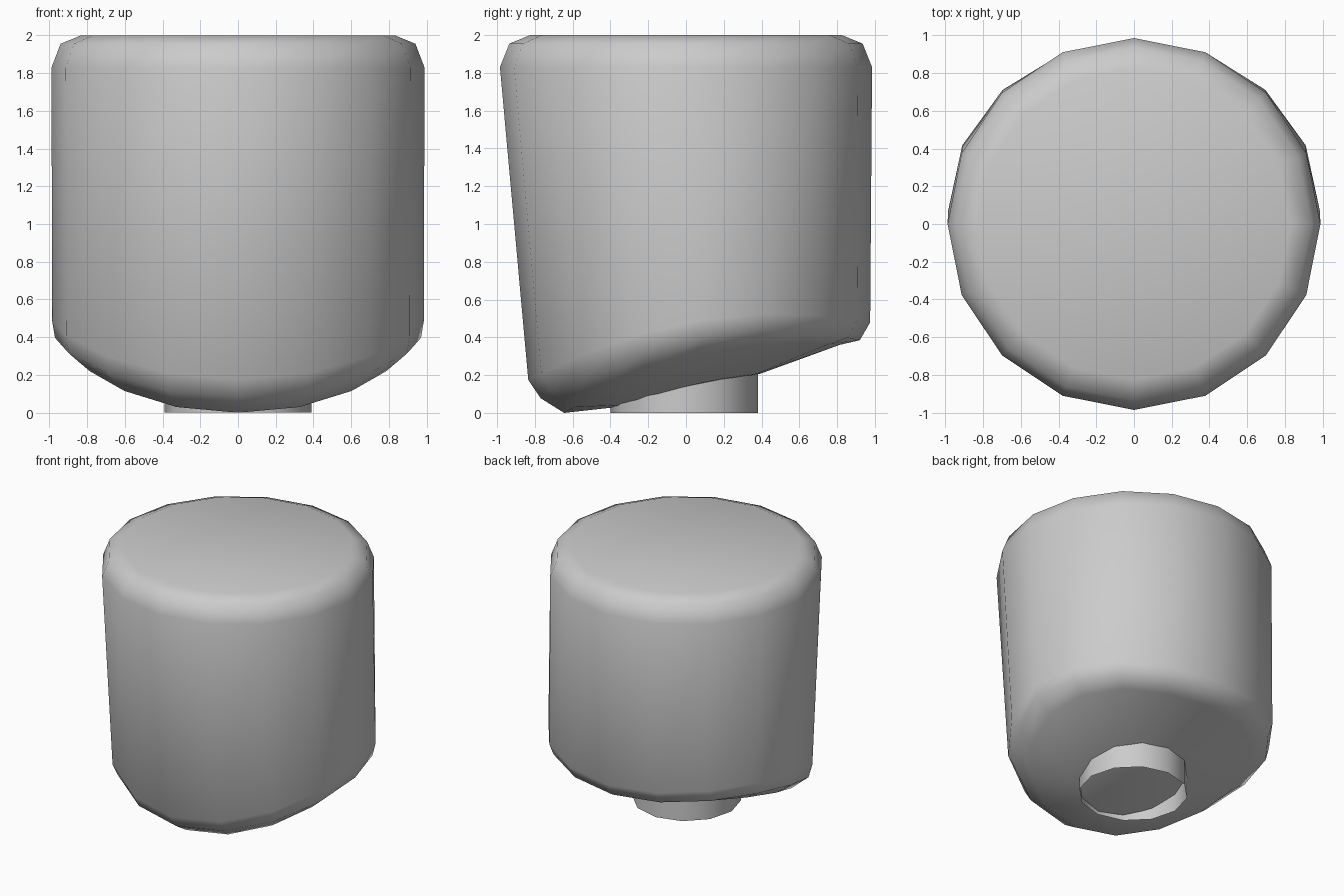
import bpy, bmesh
from math import sin, cos, pi, radians

if "Cube" in bpy.data.objects:
    bpy.data.objects.remove(bpy.data.objects["Cube"])


def ring(bm, sides, rx, ry, cy, z):
    """Loop of vertices; z may be a number or a function of (x, y, sine)."""
    loop = []
    for k in range(sides):
        a = 2 * pi * k / sides
        x, y = rx * cos(a), cy + ry * sin(a)
        h = z(x, y, sin(a)) if callable(z) else z
        loop.append(bm.verts.new((x, y, max(h, 0))))
    return loop


def bridge(bm, lower, upper):
    n = len(lower)
    for i in range(n):
        j = (i + 1) % n
        bm.faces.new((lower[i], lower[j], upper[j], upper[i]))


def finish(bm, name):
    bmesh.ops.recalc_face_normals(bm, faces=bm.faces)
    mesh = bpy.data.meshes.new(name)
    bm.to_mesh(mesh)
    bm.free()
    obj = bpy.data.objects.new(name, mesh)
    bpy.context.collection.objects.link(obj)
    bpy.ops.object.select_all(action='DESELECT')
    obj.select_set(True)
    bpy.context.view_layer.objects.active = obj
    bpy.ops.object.shade_smooth_by_angle(angle=radians(60))
    return obj


def underside(x, y, s=0):
    """Slanted, slightly bowl-shaped bottom surface."""
    return 0.10 + 0.23 * y + 0.11 * y * y + 0.26 * x * x


# Body: rounded 16-sided drum with a slanted, bowed underside
bm = bmesh.new()
SIDES = 16
rings = [
    ring(bm, SIDES, 0.40, 0.38, 0.02, underside),
    ring(bm, SIDES, 0.85, 0.73, 0.085, underside),
    ring(bm, SIDES, 0.97, 0.845, 0.075,
         lambda x, y, s: underside(x, y) + 0.035 - 0.055 * s),
    ring(bm, SIDES, 0.985, 0.905, 0.07,
         lambda x, y, s: underside(x, y) + 0.12 - 0.07 * s),
    ring(bm, SIDES, 0.988, 0.985, 0, 1.83),
    ring(bm, SIDES, 0.94, 0.935, 0, 1.955),
    ring(bm, SIDES, 0.83, 0.825, 0, 2.0),
]
for lower, upper in zip(rings, rings[1:]):
    bridge(bm, lower, upper)
bm.faces.new(rings[-1])
middle = bm.verts.new((0, 0, underside(0, 0)))
for i in range(SIDES):
    bm.faces.new((middle, rings[0][(i + 1) % SIDES], rings[0][i]))
finish(bm, "body")

# Neck: short open tube under the body
bm = bmesh.new()
bridge(bm, ring(bm, 12, 0.39, 0.39, -0.01, 0), ring(bm, 12, 0.39, 0.39, -0.01, 0.26))
finish(bm, "neck_tube")
